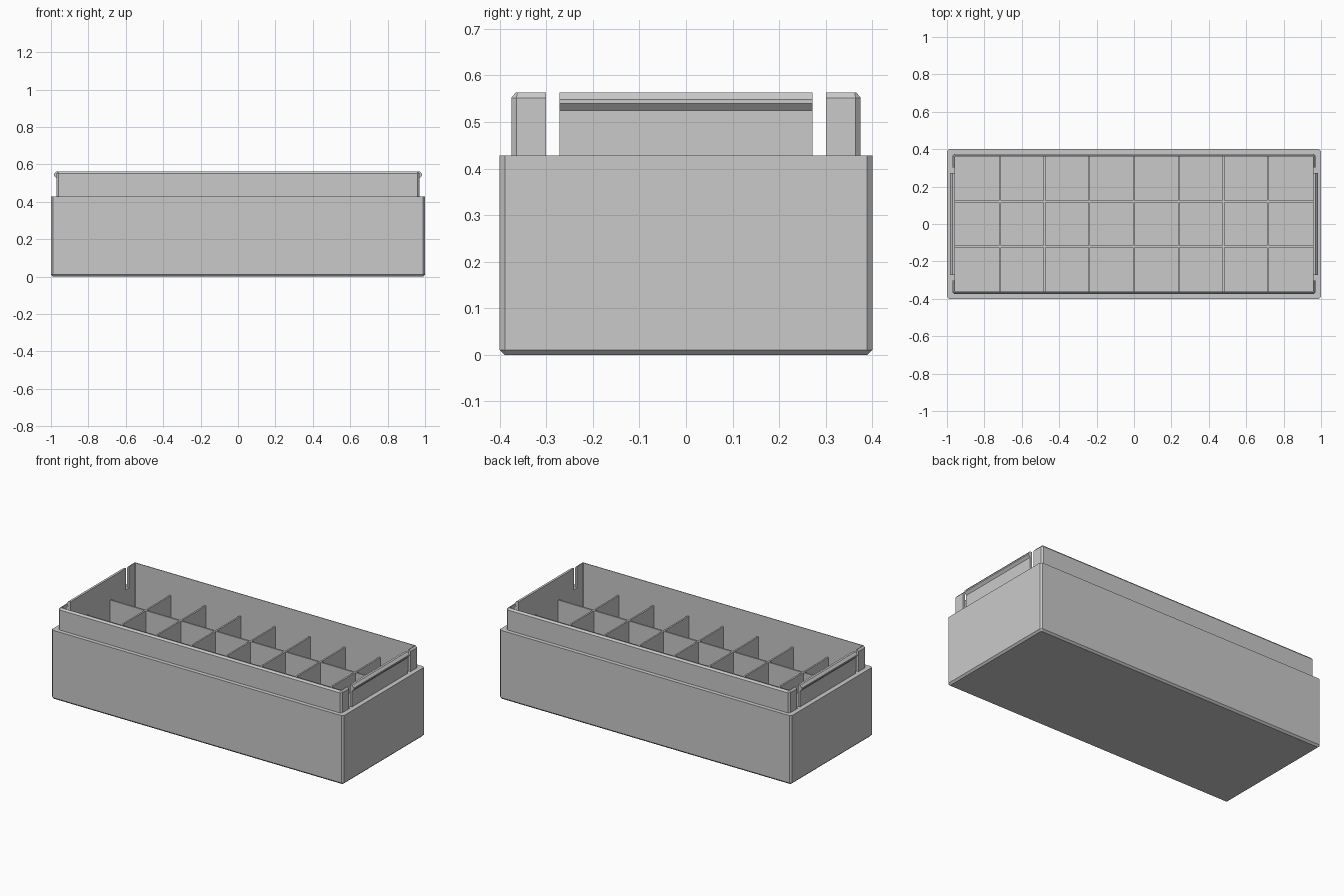
import bpy
import bmesh

cube = bpy.data.objects.get("Cube")
if cube:
    bpy.data.objects.remove(cube, do_unlink=True)

grey = bpy.data.materials.new("light_grey")
grey.use_nodes = True
colour = (0.59, 0.59, 0.59, 1)
grey.diffuse_color = colour
grey.node_tree.nodes["Principled BSDF"].inputs["Base Color"].default_value = colour

RIM, TOP, FLOOR = 0.428, 0.563, 0.025
INNER_X, INNER_Y = 0.957, 0.362
CHAMFER = 0.011


def finish(bm, name):
    bmesh.ops.recalc_face_normals(bm, faces=bm.faces[:])
    mesh = bpy.data.meshes.new(name)
    bm.to_mesh(mesh)
    bm.free()
    mesh.materials.append(grey)
    obj = bpy.data.objects.new(name, mesh)
    bpy.context.collection.objects.link(obj)
    return obj


def add_box(bm, x0, x1, y0, y1, z0, z1):
    verts = bmesh.ops.create_cube(bm, size=1)["verts"]
    for v in verts:
        v.co.x = x1 if v.co.x > 0 else x0
        v.co.y = y1 if v.co.y > 0 else y0
        v.co.z = z1 if v.co.z > 0 else z0


def ring(bm, hx, hy, z, c):
    """Rectangle with chamfered corners."""
    corners = [(hx, c - hy), (hx, hy - c), (hx - c, hy), (c - hx, hy),
               (-hx, hy - c), (-hx, c - hy), (c - hx, -hy), (hx - c, -hy)]
    return [bm.verts.new((x, y, z)) for x, y in corners]


# Tub with stepped lip, lofted from the base outside to the floor inside
bm = bmesh.new()
sections = [
    (1 - CHAMFER, 0.4 - CHAMFER, 0, 0.003),
    (1, 0.4, CHAMFER, CHAMFER),
    (1, 0.4, RIM, CHAMFER),
    (0.971, 0.375, RIM, CHAMFER),
    (0.971, 0.375, TOP - CHAMFER, CHAMFER),
    (0.962, 0.366, TOP, 0.004),
    (INNER_X, INNER_Y, TOP, 0.002),
    (INNER_X, INNER_Y, FLOOR, 0.002),
]
rings = [ring(bm, *s) for s in sections]
for a, b in zip(rings, rings[1:]):
    for i in range(8):
        j = (i + 1) % 8
        bm.faces.new((a[i], a[j], b[j], b[i]))
bm.faces.new(rings[0])
bm.faces.new(rings[-1])
tub = finish(bm, "tub")

# Slots either side of each end clip
bm = bmesh.new()
for sx in (-1, 1):
    for sy in (-1, 1):
        x = sorted((sx * 0.93, sx * 1.1))
        y = sorted((sy * 0.272, sy * 0.301))
        add_box(bm, *x, *y, RIM + 0.0005, 0.7)
cutter = finish(bm, "slot_cutter")
cutter.hide_render = True
mod = tub.modifiers.new("slots", "BOOLEAN")
mod.operation = "DIFFERENCE"
mod.solver = "EXACT"
mod.object = cutter
bpy.context.view_layer.objects.active = tub
bpy.ops.object.modifier_apply(modifier=mod.name)
bpy.data.objects.remove(cutter, do_unlink=True)

# Snap ridges along the end clips
profile = [(0.96, 0.525), (0.971, 0.525), (0.984, 0.54),
           (0.984, 0.548), (0.971, TOP), (0.96, TOP)]
for name, sx in (("left_clip_ridge", 1), ("right_clip_ridge", -1)):
    bm = bmesh.new()
    face = bm.faces.new([bm.verts.new((sx * x, -0.272, z)) for x, z in profile])
    moved = bmesh.ops.extrude_face_region(bm, geom=[face])["geom"]
    verts = [v for v in moved if isinstance(v, bmesh.types.BMVert)]
    bmesh.ops.translate(bm, verts=verts, vec=(0, 0.544, 0))
    finish(bm, name)

# Compartment dividers
HALF = 0.005
bm = bmesh.new()
for i in range(-3, 4):
    x = i * 0.239
    add_box(bm, x - HALF, x + HALF, -INNER_Y - 0.003, INNER_Y + 0.003, FLOOR - 0.005, RIM - 0.002)
finish(bm, "cross_dividers")
bm = bmesh.new()
for y in (-0.121, 0.121):
    add_box(bm, -INNER_X - 0.003, INNER_X + 0.003, y - HALF, y + HALF, FLOOR - 0.005, RIM - 0.002)
finish(bm, "long_dividers")
